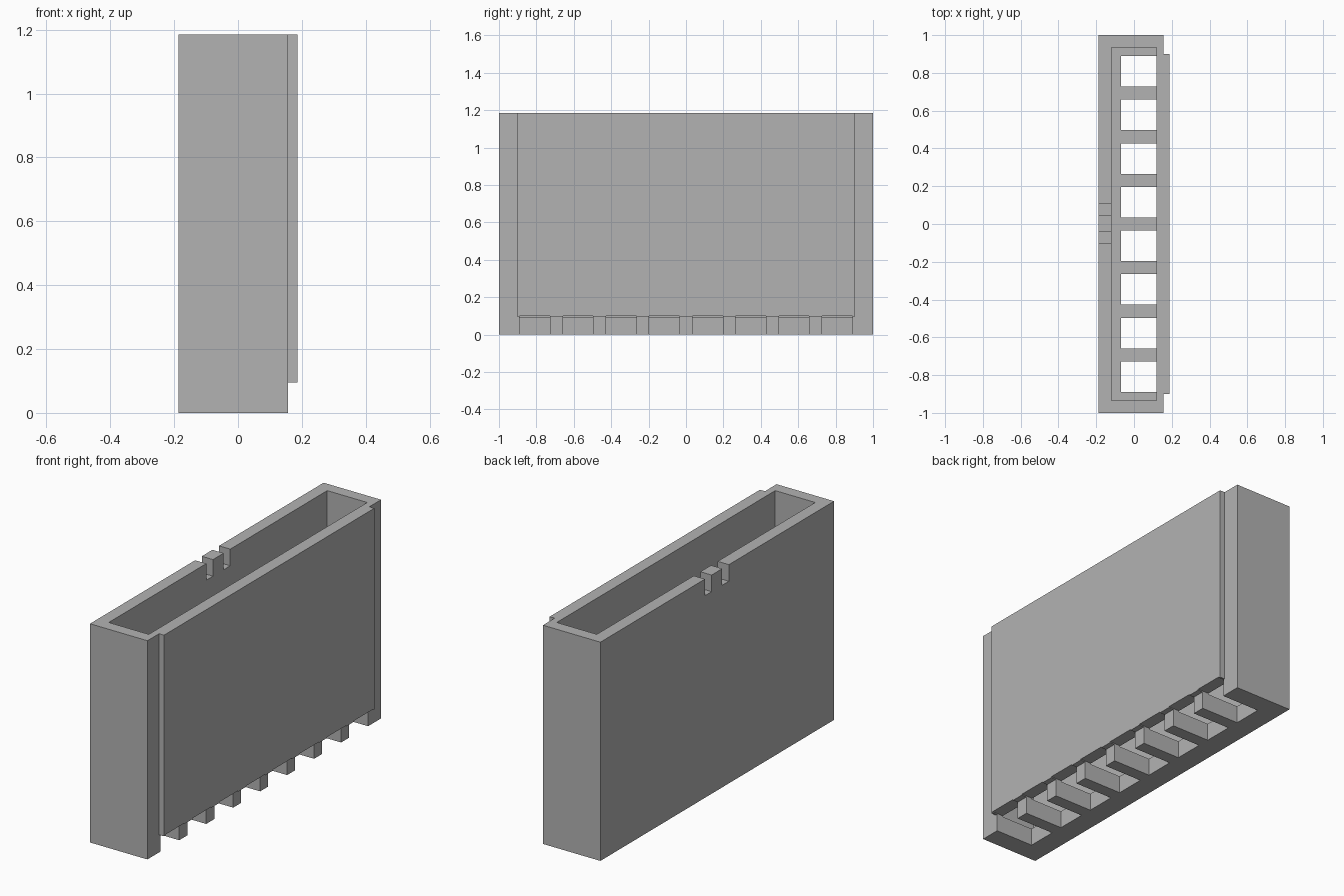
import bpy
import bmesh
from mathutils import Matrix, Vector

cube = bpy.data.objects.get("Cube")
if cube:
    bpy.data.objects.remove(cube, do_unlink=True)

HEIGHT = 1.185
FLOOR = 0.095

grey = bpy.data.materials.new("plain grey")
grey.use_nodes = True
colour = (0.45, 0.45, 0.45, 1)
grey.diffuse_color = colour
grey.node_tree.nodes["Principled BSDF"].inputs["Base Color"].default_value = colour


def add_box(bm, x, y, z):
    """Add a box given its (low, high) range along each axis."""
    low, high = (Vector(c) for c in zip(x, y, z))
    size = Matrix.Diagonal((high - low).to_4d())
    bmesh.ops.create_cube(bm, size=1, matrix=Matrix.Translation((low + high) / 2) @ size)


def make_object(name, boxes):
    bm = bmesh.new()
    for box in boxes:
        add_box(bm, *box)
    mesh = bpy.data.meshes.new(name)
    bm.to_mesh(mesh)
    bm.free()
    mesh.materials.append(grey)
    obj = bpy.data.objects.new(name, mesh)
    bpy.context.collection.objects.link(obj)
    return obj


def combine(target, tool, operation):
    """Apply a boolean and remove the helper."""
    tool.hide_render = True
    mod = target.modifiers.new(tool.name, "BOOLEAN")
    mod.operation = operation
    mod.solver = "EXACT"
    mod.object = tool
    bpy.context.view_layer.objects.active = target
    bpy.ops.object.modifier_apply(modifier=mod.name)
    bpy.data.objects.remove(tool, do_unlink=True)


# Outer block with the raised panel on its wide side
housing = make_object("housing", [((-0.187, 0.157), (-1, 1), (0, HEIGHT))])
panel = make_object("raised_panel", [((0.14, 0.187), (-0.9, 0.9), (FLOOR, HEIGHT))])
combine(housing, panel, "UNION")

# Open-topped pocket
pocket = make_object("pocket_cutter", [((-0.12, 0.12), (-0.935, 0.935), (FLOOR, HEIGHT + 0.1))])
combine(housing, pocket, "DIFFERENCE")

# Row of slots through the floor, open on the panel side
slots = []
for i in range(8):
    centre = (i - 3.5) * 0.231
    slots.append(((-0.07, 0.3), (centre - 0.081, centre + 0.081), (-0.1, 0.1)))
combine(housing, make_object("slot_cutter", slots), "DIFFERENCE")

# Two notches in the rim either side of a small tab
notches = [((-0.3, -0.1), y, (HEIGHT - 0.09, HEIGHT + 0.1))
           for y in ((-0.1, -0.043), (0.048, 0.105))]
combine(housing, make_object("notch_cutter", notches), "DIFFERENCE")
